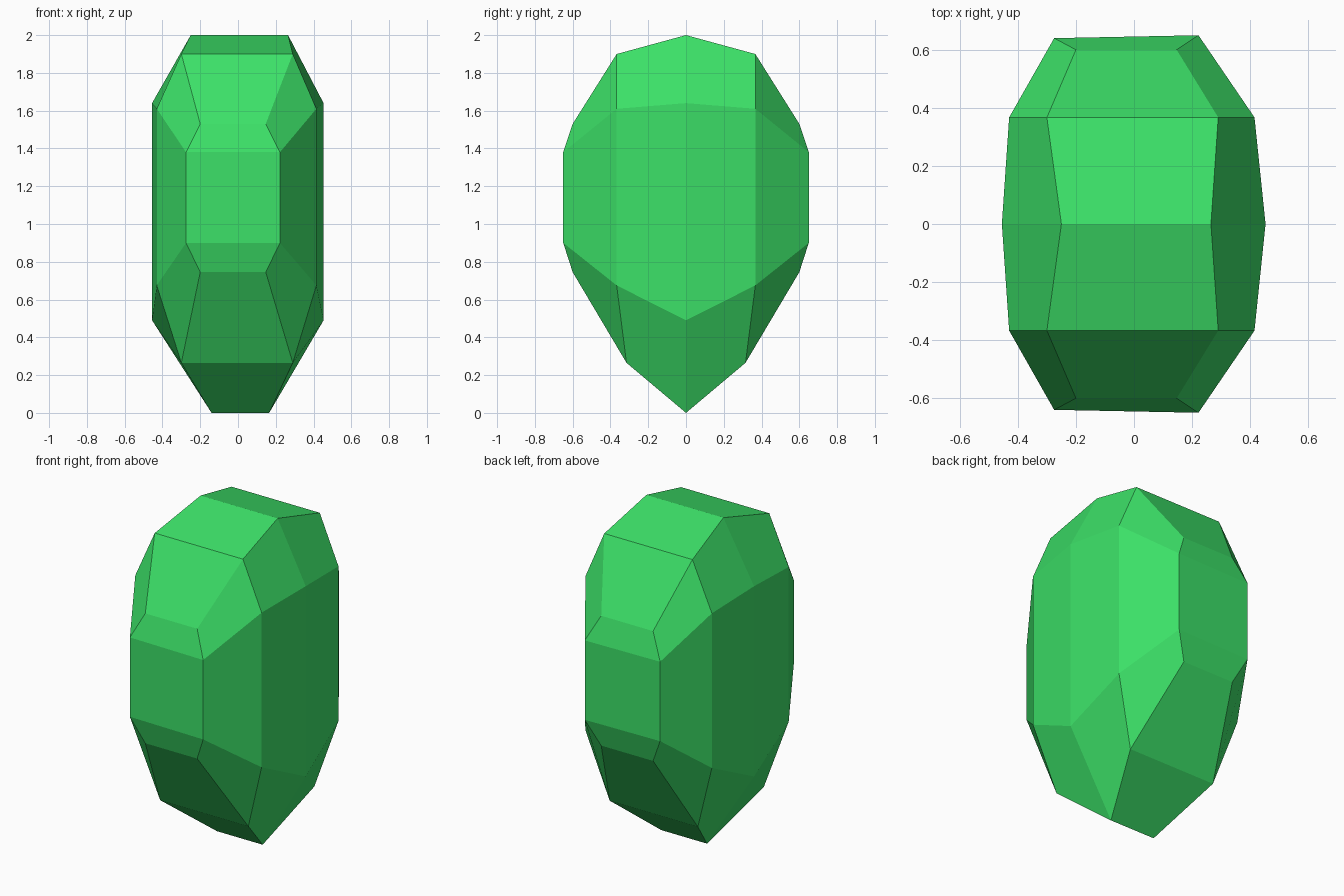
import bpy, bmesh

old = bpy.data.objects.get("Cube")
if old:
    bpy.data.objects.remove(old, do_unlink=True)

green = bpy.data.materials.new("emerald_green")
green.use_nodes = True
colour = (0.045, 0.75, 0.138, 1)
green.diffuse_color = colour
green.node_tree.nodes["Principled BSDF"].inputs["Base Color"].default_value = colour

# Half rim from crown to point: y, z, x on the right, x on the left
RIM = [
    (0, 2.0, -0.25, 0.265),
    (0.367, 1.9, -0.30, 0.29),
    (0.60, 1.53, -0.20, 0.147),
    (0.645, 1.38, -0.275, 0.222),
    (0.645, 0.90, -0.275, 0.222),
    (0.60, 0.745, -0.20, 0.147),
    (0.315, 0.265, -0.30, 0.29),
    (0, 0.0, -0.14, 0.165),
]
# Half outline of the broad side facets, in the same order
TABLE = [
    (0, 1.64, -0.455, 0.453),
    (0.367, 1.61, -0.43, 0.415),
    (0.367, 0.675, -0.43, 0.415),
    (0, 0.49, -0.455, 0.453),
]

bm = bmesh.new()


def add_points(points, side, flip):
    """Vertices of one quarter; the widest rim leans slightly outward."""
    result = []
    for p in points:
        lean = 0.005 * (2 * side - 1) if p[0] > 0.62 else 0
        result.append(bm.verts.new((p[2 + side], flip * (p[0] + lean), p[1])))
    return result


for flip in (-1, 1):
    rims = []
    for side in (0, 1):
        r = add_points(RIM, side, flip)
        t = add_points(TABLE, side, flip)
        rims.append(r)
        # Side facets: crown, shoulder, girdle, lower shoulder, point, table
        for face in (
            (r[0], r[1], t[1], t[0]),
            (r[1], r[2], r[3], t[1]),
            (r[3], r[4], t[2], t[1]),
            (r[4], r[5], r[6], t[2]),
            (r[6], r[7], t[3], t[2]),
            (t[0], t[1], t[2], t[3]),
        ):
            bm.faces.new(face)
    # Facets wrapping round the rim
    a, b = rims
    for i in range(len(RIM) - 1):
        bm.faces.new((a[i], a[i + 1], b[i + 1], b[i]))

# Join the mirrored halves along the middle
bmesh.ops.remove_doubles(bm, verts=bm.verts, dist=0.0005)
bmesh.ops.recalc_face_normals(bm, faces=bm.faces)

mesh = bpy.data.meshes.new("faceted_gem")
bm.to_mesh(mesh)
bm.free()
mesh.materials.append(green)
gem = bpy.data.objects.new("faceted_gem", mesh)
bpy.context.collection.objects.link(gem)
